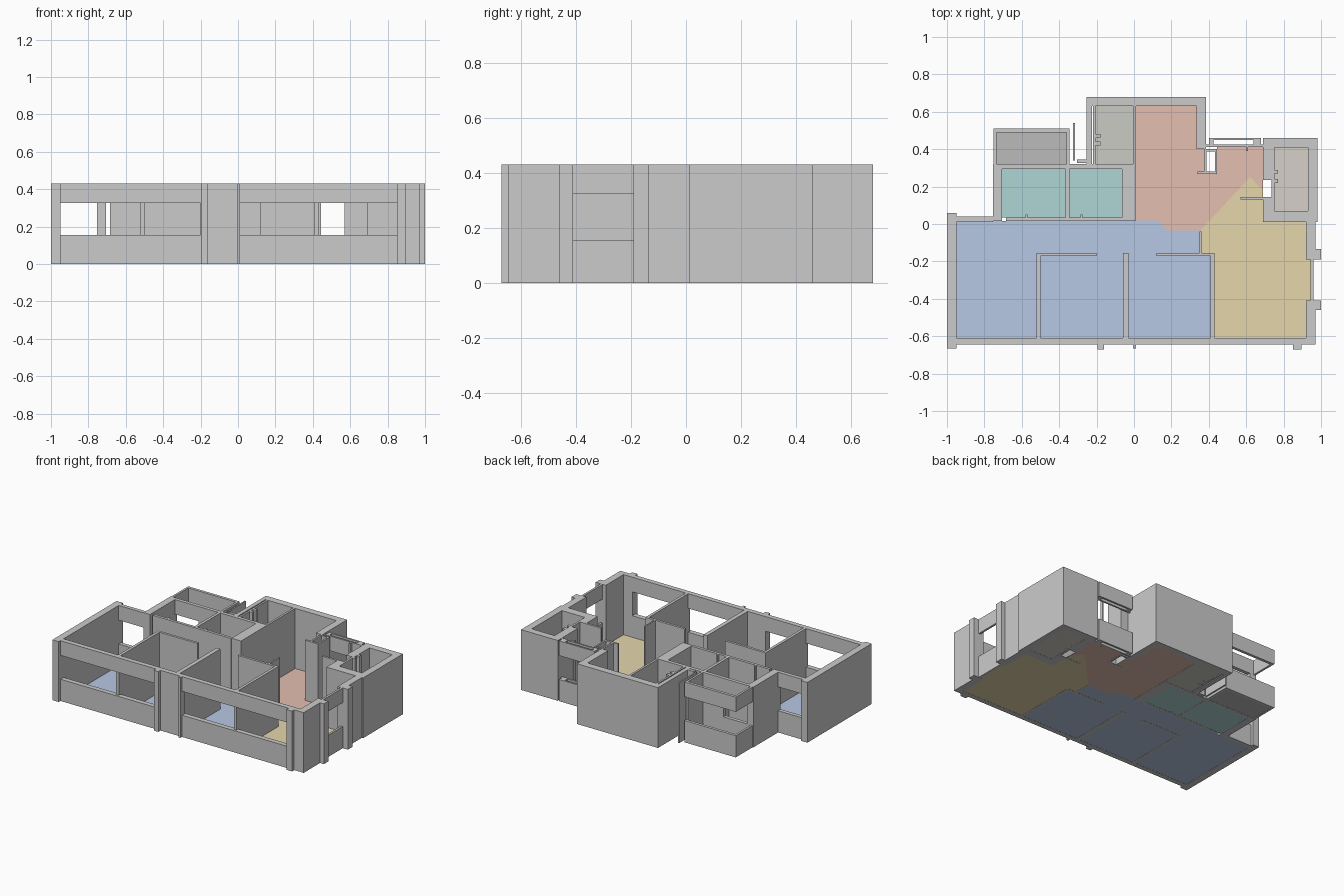
import bpy, bmesh

H = 0.43                 # wall height
SILL, HEAD = 0.155, 0.325  # window opening


def make_object(name, bm):
    me = bpy.data.meshes.new(name)
    bm.to_mesh(me)
    bm.free()
    ob = bpy.data.objects.new(name, me)
    bpy.context.collection.objects.link(ob)
    return ob


def add_box(bm, x0, y0, x1, y1, z0, z1):
    g = bmesh.ops.create_cube(bm, size=1)
    for v in g["verts"]:
        v.co.x = x0 if v.co.x < 0 else x1
        v.co.y = y0 if v.co.y < 0 else y1
        v.co.z = z0 if v.co.z < 0 else z1


def walls(name, rects):
    bm = bmesh.new()
    for r in rects:
        add_box(bm, *r, 0, H)
    return make_object(name, bm)


def windows(name, rects):
    # parapet below and lintel above each opening
    bm = bmesh.new()
    for r in rects:
        add_box(bm, *r, 0, SILL)
        add_box(bm, *r, HEAD, H)
    return make_object(name, bm)


def floor(name, color, *polys):
    bm = bmesh.new()
    for p in polys:
        f = bm.faces.new([bm.verts.new((x, y, 0.001)) for x, y in p])
        f.normal_update()
        if f.normal.z < 0:
            f.normal_flip()
    ob = make_object(name, bm)
    mat = bpy.data.materials.new(name)
    mat.diffuse_color = (*color, 1)
    ob.data.materials.append(mat)


def rect(x0, y0, x1, y1):
    return [(x0, y0), (x1, y0), (x1, y1), (x0, y1)]


# Outer walls and piers
walls("left_wall", [(-1, -0.665, -0.95, 0.06)])
walls("front_piers", [(-0.2, -0.645, 0.01, -0.61), (-0.195, -0.67, -0.16, -0.645),
                      (-0.005, -0.665, 0.01, -0.645), (0.85, -0.67, 0.895, -0.61),
                      (0.895, -0.645, 0.97, -0.61)])
walls("right_wall", [(0.92, -0.645, 0.97, -0.41), (0.92, -0.19, 0.97, 0.01),
                     (0.97, -0.46, 1.0, -0.41), (0.97, -0.19, 1.0, -0.135)])
walls("kitchen_outer_walls", [(-0.255, 0.63, 0.385, 0.68), (0.335, 0.40, 0.385, 0.63)])
walls("back_left_outer_walls", [(-0.755, 0.015, -0.705, 0.32), (-0.255, 0.32, -0.225, 0.63)])

# Window strips
windows("front_windows", [(-0.95, -0.645, -0.2, -0.61), (0.01, -0.645, 0.85, -0.61)])
windows("side_window", [(0.945, -0.41, 0.96, -0.19)])
windows("bedroom_back_window", [(-0.95, 0.012, -0.755, 0.04)])
windows("entry_back_window", [(0.385, 0.412, 0.69, 0.424), (0.40, 0.448, 0.68, 0.46),
                              (0.40, 0.424, 0.425, 0.448), (0.64, 0.424, 0.68, 0.448)])
windows("balcony_rail", [(-0.75, 0.49, -0.345, 0.51), (-0.75, 0.32, -0.735, 0.49)])
windows("balcony_door_wall", [(-0.705, 0.295, -0.52, 0.32)])

# Right bathroom shell with a door gap on its left side
walls("bathroom_walls", [(0.69, 0.01, 0.98, 0.07), (0.69, 0.41, 0.98, 0.46),
                         (0.93, 0.07, 0.98, 0.41), (0.69, 0.07, 0.75, 0.145),
                         (0.69, 0.235, 0.75, 0.41), (0.735, 0.145, 0.75, 0.235)])

# Bedroom partitions
walls("bedroom_partitions", [(-0.52, -0.63, -0.50, -0.155), (-0.50, -0.172, -0.2, -0.155),
                             (-0.06, -0.62, -0.03, -0.155), (0.12, -0.172, 0.43, -0.155),
                             (0.41, -0.63, 0.43, -0.155), (0.35, -0.155, 0.36, -0.04)])

# Wet room partitions
walls("wet_room_partitions", [(-0.52, 0.295, -0.005, 0.32), (-0.365, 0.02, -0.345, 0.295),
                              (-0.065, 0.02, 0.01, 0.32), (-0.685, 0.015, -0.065, 0.035),
                              (-0.58, 0.035, -0.57, 0.05), (-0.285, 0.035, -0.275, 0.05)])
walls("store_partitions", [(-0.005, 0.32, 0.01, 0.63), (-0.218, 0.32, -0.205, 0.63),
                           (-0.36, 0.32, -0.345, 0.49), (-0.325, 0.34, -0.315, 0.54)])
windows("store_back_window", [(-0.305, 0.325, -0.24, 0.345)])

# Entry shaft and door stubs
walls("entry_shaft", [(0.375, 0.275, 0.387, 0.40), (0.433, 0.275, 0.445, 0.40),
                      (0.387, 0.388, 0.433, 0.40), (0.34, 0.268, 0.445, 0.282),
                      (0.57, 0.13, 0.69, 0.145), (0.60, 0.39, 0.61, 0.412)])

# Plumbing risers
walls("risers", [(-0.205, 0.42, -0.18, 0.44), (-0.205, 0.46, -0.18, 0.48),
                 (0.75, 0.22, 0.77, 0.24), (0.75, 0.27, 0.77, 0.29)])

# Coloured floors
floor("bedroom_floor", (0.47, 0.58, 0.77),
      [(-0.95, -0.61), (-0.51, -0.61), (-0.51, -0.16), (-0.41, -0.16), (-0.41, 0.015), (-0.95, 0.015)],
      rect(-0.51, -0.61, -0.045, -0.16), rect(-0.045, -0.61, 0.42, -0.16),
      [(-0.41, -0.16), (0.355, -0.16), (0.355, -0.035), (0.18, -0.035), (0.12, 0.02), (-0.41, 0.02)])
floor("living_floor", (0.78, 0.67, 0.41),
      [(0.42, -0.61), (0.945, -0.61), (0.945, 0.01), (0.69, 0.01), (0.69, 0.18),
       (0.62, 0.25), (0.355, -0.035), (0.355, -0.16), (0.42, -0.16)])
floor("kitchen_floor", (0.77, 0.52, 0.44),
      [(0.005, 0.63), (0.335, 0.63), (0.335, 0.40), (0.375, 0.40), (0.375, 0.275), (0.445, 0.275),
       (0.445, 0.412), (0.69, 0.412), (0.69, 0.18), (0.62, 0.25), (0.355, -0.035),
       (0.18, -0.035), (0.12, 0.02), (0.005, 0.02)])
floor("wet_room_floor", (0.43, 0.67, 0.67),
      rect(-0.705, 0.035, -0.355, 0.295), rect(-0.355, 0.035, -0.065, 0.295))
floor("store_floor", (0.6, 0.6, 0.55), rect(-0.21, 0.32, -0.005, 0.63))
floor("balcony_floor", (0.5, 0.5, 0.5), rect(-0.735, 0.32, -0.36, 0.49))
floor("bathroom_floor", (0.67, 0.64, 0.58), rect(0.75, 0.07, 0.93, 0.41))
